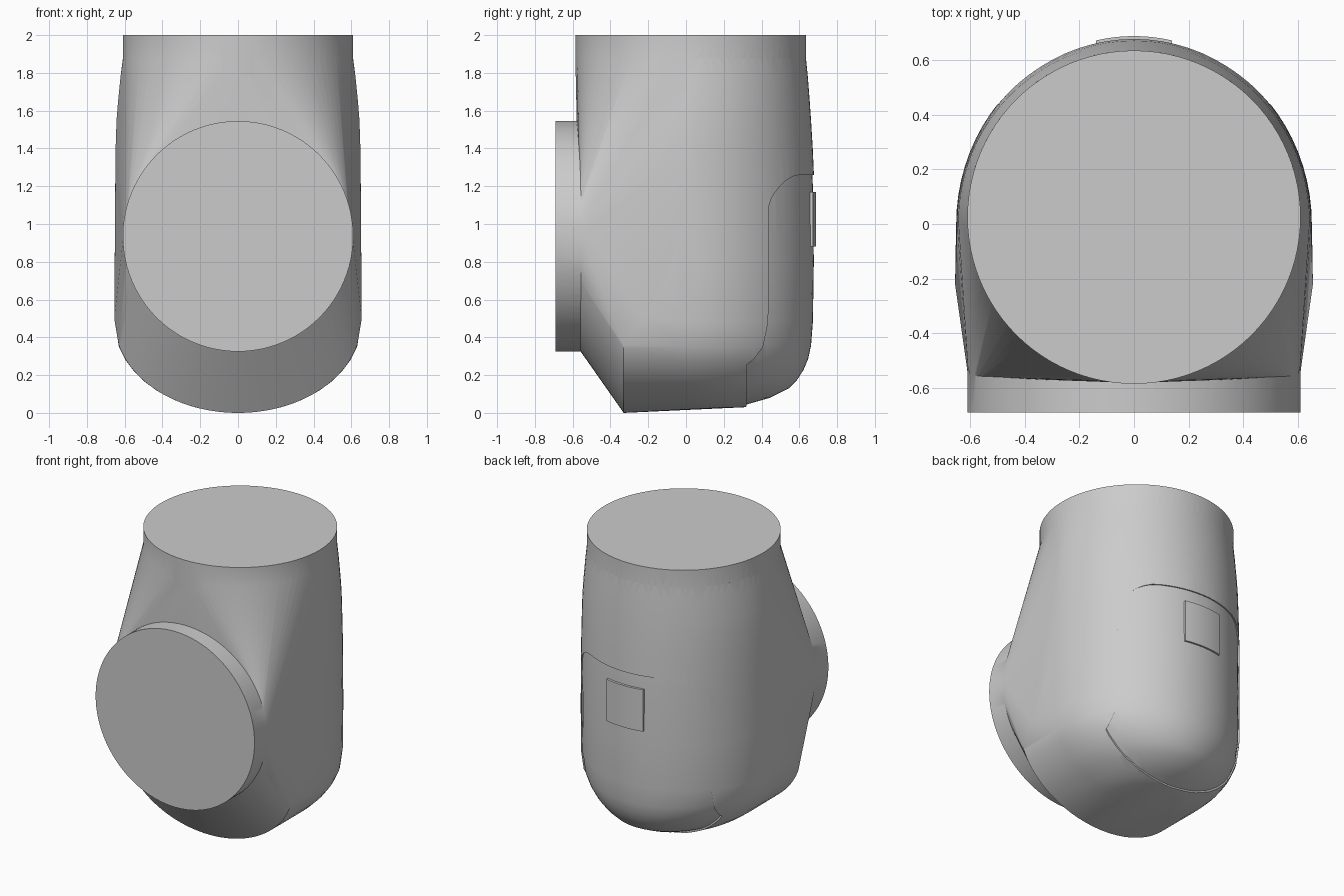
import bpy, bmesh
from math import sin, cos, pi, sqrt
from mathutils import Matrix, Vector

if "Cube" in bpy.data.objects:
    bpy.data.objects.remove(bpy.data.objects["Cube"])


def new_object(name, bm):
    bmesh.ops.recalc_face_normals(bm, faces=bm.faces)
    me = bpy.data.meshes.new(name)
    bm.to_mesh(me)
    bm.free()
    ob = bpy.data.objects.new(name, me)
    bpy.context.collection.objects.link(ob)
    return ob


def hull(name, points):
    bm = bmesh.new()
    for p in points:
        bm.verts.new(p)
    bmesh.ops.remove_doubles(bm, verts=bm.verts, dist=0.002)
    bmesh.ops.convex_hull(bm, input=bm.verts[:])
    loose = [v for v in bm.verts if not v.link_faces]
    bmesh.ops.delete(bm, geom=loose, context='VERTS')
    return new_object(name, bm)


def cylinder(name, radius, depth, matrix):
    bm = bmesh.new()
    bmesh.ops.create_cone(bm, cap_ends=True, segments=96, radius1=radius,
                          radius2=radius, depth=depth, matrix=matrix)
    return new_object(name, bm)


def boolean(ob, tool, op):
    m = ob.modifiers.new("bool", 'BOOLEAN')
    m.operation, m.object, m.solver = op, tool, 'EXACT'
    bpy.context.view_layer.objects.active = ob
    bpy.ops.object.modifier_apply(modifier=m.name)
    bpy.data.objects.remove(tool, do_unlink=True)


def bowl_width(z):
    return 0.655 * sqrt(max(0, 1 - (1 - z / 0.48) ** 2))


# Horizontal rear sections: height, half width, rear reach, centre y
sections = [(0.03, 0, 0.31, 0), (0.05, 0, 0.38, 0), (0.07, 0, 0.45, 0),
            (0.12, 0, 0.55, 0), (0.165, 0, 0.595, 0), (0.22, 0, 0.63, 0),
            (0.28, 0, 0.655, 0), (0.35, 0, 0.67, 0), (0.48, 0.651, 0.68, 0),
            (0.8, 0.651, 0.685, 0), (1.2, 0.65, 0.68, 0), (1.4, 0.648, 0.671, 0),
            (1.55, 0.643, 0.662, 0.01), (1.65, 0.635, 0.655, 0.015),
            (1.78, 0.622, 0.645, 0.02), (1.88, 0.61, 0.635, 0.025)]
pts = []
for z, w, reach, cy in sections:
    w = w or bowl_width(z)
    pts += [(w * cos(pi * i / 40), cy + (reach - cy) * sin(pi * i / 40), z)
            for i in range(41)]

# Front half of the collar and the circular front opening
for z in (1.72, 1.88):
    pts += [(0.609 * cos(pi * i / 40), 0.025 - 0.607 * sin(pi * i / 40), z)
            for i in range(41)]
pts += [(0.607 * cos(pi * i / 48), -0.56, 0.935 + 0.607 * sin(pi * i / 48))
        for i in range(96)]

# Underside edge and the swept side edges
for i in range(-30, 31):
    a = i / 30 * 1.32
    pts.append((0.652 * sin(a), -0.33, 0.48 * (1 - cos(a))))
for s in (-1, 1):
    pts += [(s * 0.655, -0.22, 0.5), (s * 0.653, -0.1, 0.7), (s * 0.651, 0, 1.0)]

body = hull("elbow_housing", pts)
core = hull("core_helper", [(x * 0.988, y * 0.988, 0.9 + (z - 0.9) * 0.988)
                            for x, y, z in pts])

# Shallow recessed rear panel
outline = [(-0.5, -0.2), (0.5, -0.2)]
for cx, start in ((0.3, 0), (-0.3, pi / 2)):
    outline += [(cx + 0.2 * cos(start + pi / 2 * i / 8),
                 1.06 + 0.2 * sin(start + pi / 2 * i / 8)) for i in range(9)]
panel = hull("panel_helper", [(x, y, z) for x, z in outline for y in (0.32, 1.0)])
boolean(panel, core, 'DIFFERENCE')
boolean(body, panel, 'DIFFERENCE')

# Top collar and front flange
collar = cylinder("collar", 0.61, 0.22, Matrix.Translation((0, 0.025, 1.89)))
flange = cylinder("flange", 0.61, 0.2, Matrix.Translation((0, -0.59, 0.935))
                  @ Matrix.Rotation(pi / 2, 4, 'X'))
boolean(body, collar, 'UNION')
boolean(body, flange, 'UNION')

# Thin curved plate on the back
bm = bmesh.new()
cols = []
for i in range(9):
    x = -0.14 + 0.035 * i
    y = 0.688 * sqrt(1 - (x / 0.65) ** 2)
    cols.append([bm.verts.new(p) for p in ((x, y, 0.88), (x, y, 1.17),
                                           (x, y - 0.02, 1.17), (x, y - 0.02, 0.88))])
for a, b in zip(cols, cols[1:]):
    for k in range(4):
        n = (k + 1) % 4
        bm.faces.new((a[k], b[k], b[n], a[n]))
bm.faces.new(cols[0])
bm.faces.new(cols[-1][::-1])
plate = new_object("rear_plate", bm)

for ob in (body, plate):
    bpy.ops.object.select_all(action='DESELECT')
    ob.select_set(True)
    bpy.context.view_layer.objects.active = ob
    bpy.ops.object.shade_smooth_by_angle(angle=0.5)
